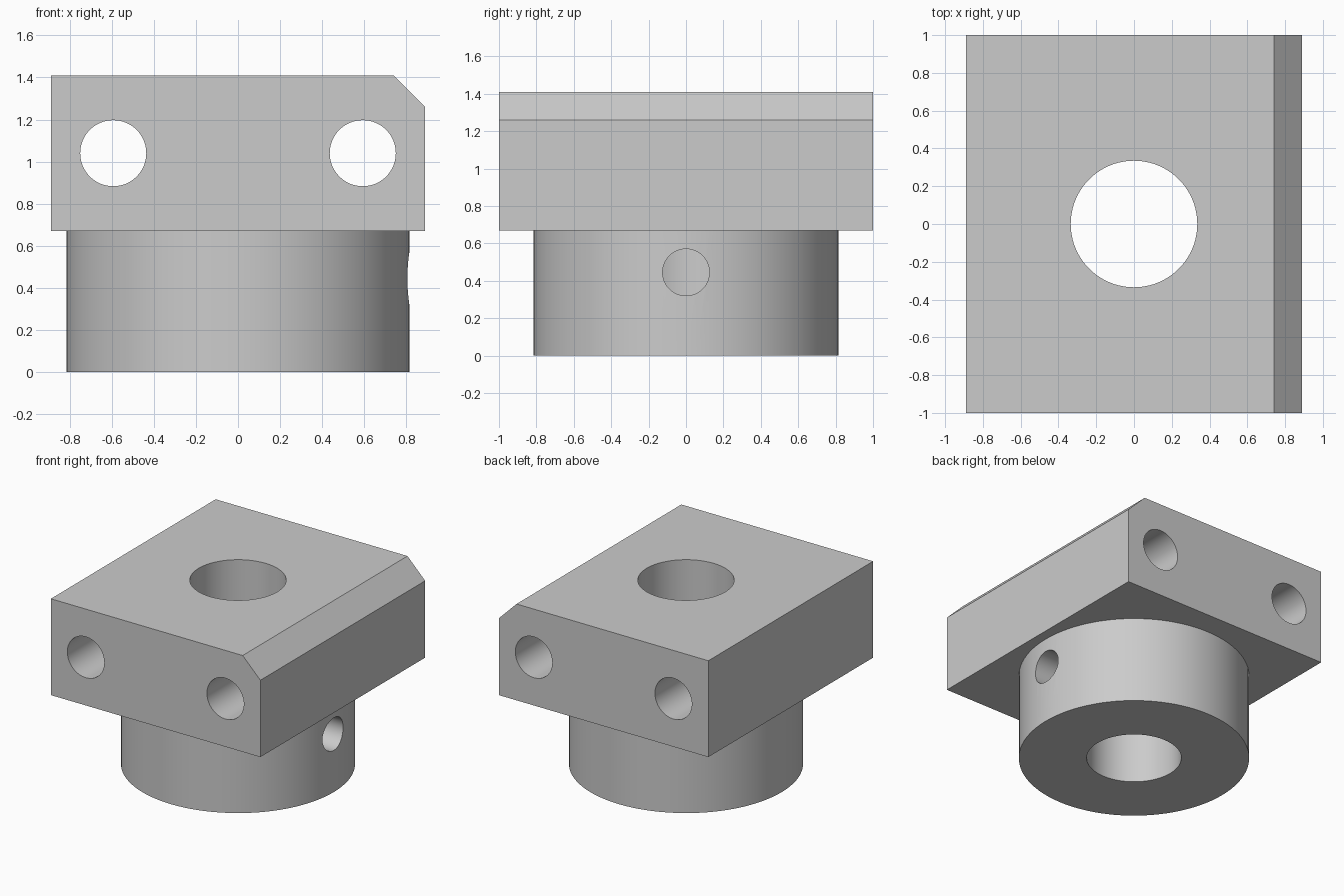
import bpy
import bmesh
from math import pi
from mathutils import Matrix

if "Cube" in bpy.data.objects:
    bpy.data.objects.remove(bpy.data.objects["Cube"], do_unlink=True)

# Single plain grey
grey = bpy.data.materials.new("plain_grey")
grey.use_nodes = True
colour = (0.6, 0.6, 0.6, 1)
grey.diffuse_color = colour
grey.node_tree.nodes["Principled BSDF"].inputs["Base Color"].default_value = colour

HALF_X, HALF_Y = 0.89, 1.0
SEAT, TOP, CHAMFER = 0.67, 1.41, 0.15


def make_object(name, bm):
    bmesh.ops.recalc_face_normals(bm, faces=bm.faces)
    mesh = bpy.data.meshes.new(name)
    bm.to_mesh(mesh)
    bm.free()
    mesh.materials.append(grey)
    obj = bpy.data.objects.new(name, mesh)
    bpy.context.collection.objects.link(obj)
    return obj


def cylinder(name, radius, length, centre, axis="Z", segments=96):
    turn = {"X": Matrix.Rotation(pi / 2, 4, "Y"),
            "Y": Matrix.Rotation(pi / 2, 4, "X"),
            "Z": Matrix.Identity(4)}[axis]
    bm = bmesh.new()
    bmesh.ops.create_cone(bm, cap_ends=True, segments=segments,
                          radius1=radius, radius2=radius, depth=length,
                          matrix=Matrix.Translation(centre) @ turn)
    return make_object(name, bm)


def drill(obj, cutters):
    bpy.ops.object.select_all(action="DESELECT")
    bpy.context.view_layer.objects.active = obj
    obj.select_set(True)
    for cutter in cutters:
        mod = obj.modifiers.new("drill", "BOOLEAN")
        mod.operation = "DIFFERENCE"
        mod.solver = "EXACT"
        mod.object = cutter
        bpy.ops.object.modifier_apply(modifier=mod.name)
    bpy.ops.object.shade_smooth_by_angle(angle=pi / 6)


# Clamp block: chamfered profile extruded front to back
profile = [(-HALF_X, SEAT), (HALF_X, SEAT), (HALF_X, TOP - CHAMFER),
           (HALF_X - CHAMFER, TOP), (-HALF_X, TOP)]
bm = bmesh.new()
face = bm.faces.new([bm.verts.new((x, -HALF_Y, z)) for x, z in profile])
swept = bmesh.ops.extrude_face_region(bm, geom=[face])["geom"]
bmesh.ops.translate(bm, vec=(0, 2 * HALF_Y, 0),
                    verts=[v for v in swept if isinstance(v, bmesh.types.BMVert)])
block = make_object("chamfered_block", bm)

# Round collar below the block
collar = cylinder("round_collar", 0.815, SEAT, (0, 0, SEAT / 2))

# Central bore, two front-to-back holes, and a set screw hole on one side
bore = cylinder("bore_cutter", 0.335, 4, (0, 0, 0.7))
rods = [cylinder("rod_hole_cutter", 0.157, 3, (side * 0.593, 0, 1.04), "Y", 64)
        for side in (-1, 1)]
screw = cylinder("screw_hole_cutter", 0.125, 1, (0.6, 0, 0.445), "X", 64)

drill(block, [bore] + rods)
drill(collar, [bore, screw])

for cutter in [bore, screw] + rods:
    bpy.data.objects.remove(cutter, do_unlink=True)
